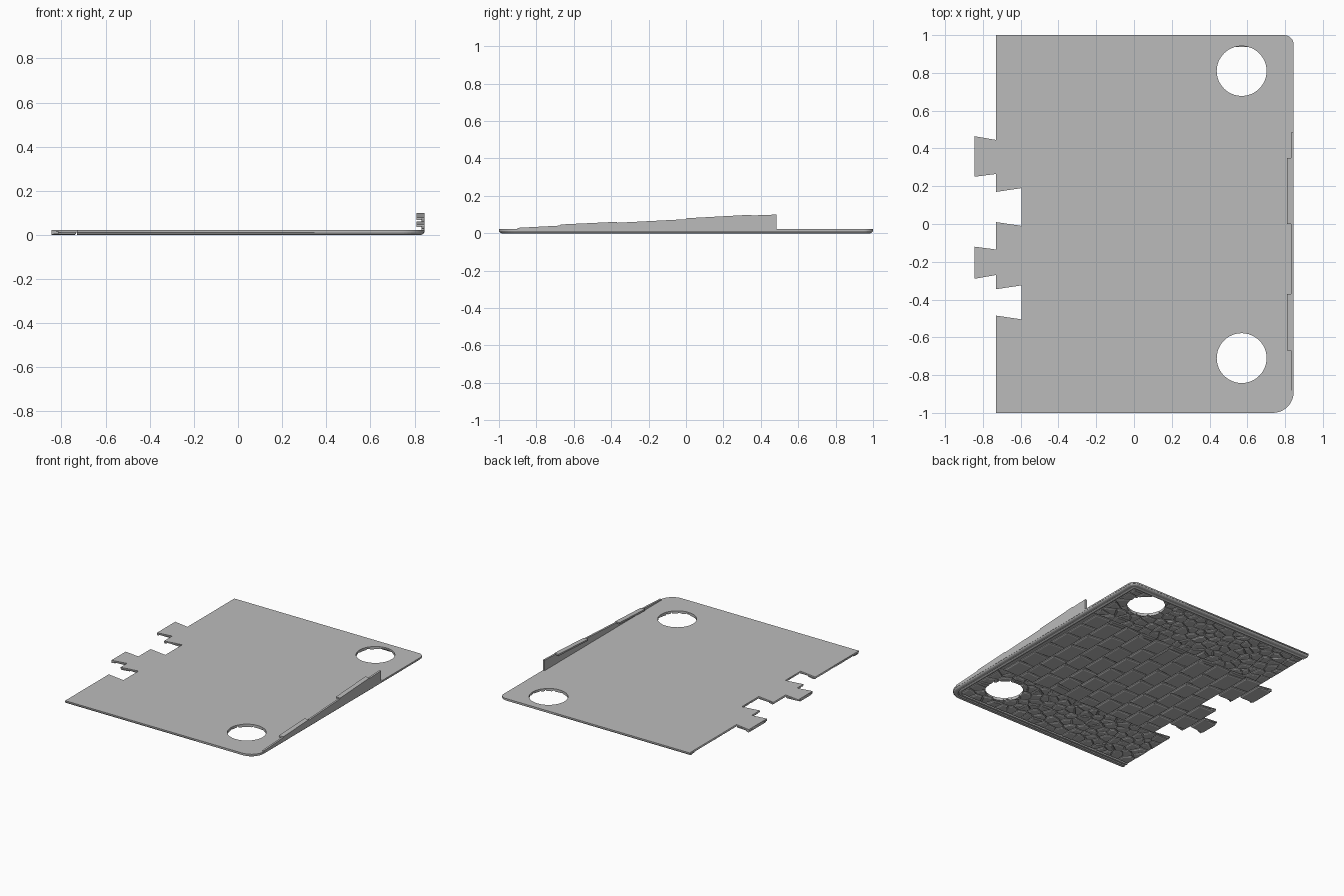
import bpy, bmesh, math, random
from mathutils import Vector

random.seed(4)
cube = bpy.data.objects.get("Cube")
if cube:
    bpy.data.objects.remove(cube, do_unlink=True)

RIGHT, LEFT, TOP, BED = 0.845, -0.73, 0.022, 0.011

grey = bpy.data.materials.new("stone_grey")
grey.use_nodes = True
grey.diffuse_color = (0.5, 0.5, 0.5, 1)
grey.node_tree.nodes["Principled BSDF"].inputs["Base Color"].default_value = (0.5, 0.5, 0.5, 1)


def add_object(name, mesh):
    mesh.materials.clear()
    mesh.materials.append(grey)
    obj = bpy.data.objects.new(name, mesh)
    bpy.context.collection.objects.link(obj)
    return obj


def from_bmesh(name, bm):
    bmesh.ops.recalc_face_normals(bm, faces=bm.faces)
    mesh = bpy.data.meshes.new(name)
    bm.to_mesh(mesh)
    bm.free()
    return add_object(name, mesh)


def evaluated_mesh(obj):
    bpy.context.view_layer.update()
    graph = bpy.context.evaluated_depsgraph_get()
    return bpy.data.meshes.new_from_object(obj.evaluated_get(graph))


def arc(cx, cy, r, start, end, steps):
    angles = [math.radians(start + (end - start) * i / steps) for i in range(steps + 1)]
    return [(cx + r * math.cos(a), cy + r * math.sin(a)) for a in angles]


def edge_path(inset):
    """Outer border with two rounded corners, moved inward."""
    x, y = RIGHT - inset, 1 - inset
    big, small = max(0.11 - inset, 0.002), max(0.05 - inset, 0.002)
    return ([(LEFT, -y)] + arc(x - big, -y + big, big, -90, 0, 10)
            + arc(x - small, y - small, small, 0, 90, 8) + [(LEFT, y)])


def slab(name, z0, z1):
    """Board outline with interlocking left edge and two round holes."""
    joint = [(LEFT, .445), (-.845, .465), (-.845, .25), (LEFT, .265),
             (LEFT, .17), (-.595, .19), (-.595, -.01), (LEFT, .01),
             (LEFT, -.135), (-.845, -.12), (-.845, -.29), (LEFT, -.27),
             (LEFT, -.345), (-.595, -.325), (-.595, -.505), (LEFT, -.485)]
    holes = [arc(.57, y, .132, 0, 360, 48)[:-1] for y in (.81, -.71)]
    curve = bpy.data.curves.new(name, "CURVE")
    curve.dimensions = "2D"
    curve.fill_mode = "BOTH"
    curve.extrude = (z1 - z0) / 2
    for loop in [edge_path(0) + joint] + holes:
        spline = curve.splines.new("POLY")
        spline.points.add(len(loop) - 1)
        for point, (x, y) in zip(spline.points, loop):
            point.co = (x, y, 0, 1)
        spline.use_cyclic_u = True
    temp = bpy.data.objects.new(name, curve)
    bpy.context.collection.objects.link(temp)
    mesh = evaluated_mesh(temp)
    bpy.data.objects.remove(temp, do_unlink=True)
    bm = bmesh.new()
    bm.from_mesh(mesh)
    bmesh.ops.remove_doubles(bm, verts=bm.verts, dist=0.0002)
    bmesh.ops.translate(bm, verts=bm.verts, vec=(0, 0, (z0 + z1) / 2))
    return from_bmesh(name, bm)


def loft(bm, rings, cap=True):
    """Skin a list of closed rings of points."""
    loops = [[bm.verts.new(p) for p in ring] for ring in rings]
    n = len(loops[0])
    for a, b in zip(loops, loops[1:]):
        for i in range(n):
            bm.faces.new((a[i], a[(i + 1) % n], b[(i + 1) % n], b[i]))
    if cap:
        bm.faces.new(loops[0])
        bm.faces.new(loops[-1])


def tile(bm, poly, gap, slope, drop=0.0):
    """One paving stone hanging under the board, with sloping sides."""
    mid = sum(poly, Vector((0, 0))) / len(poly)
    size = min((p - mid).length for p in poly)

    def ring(shrink, z):
        f = max(1 - shrink / size, 0.3)
        return [(*(mid + (p - mid) * f), z) for p in poly]
    loft(bm, [ring(gap, BED + 0.004), ring(gap, 0.005), ring(gap + slope, drop)])


def clip(poly, point, normal):
    """Keep the part of a polygon behind a line."""
    out = []
    for a, b in zip(poly, poly[1:] + poly[:1]):
        da, db = (a - point).dot(normal), (b - point).dot(normal)
        if da <= 0:
            out.append(a)
        if da * db < 0:
            out.append(a + (b - a) * (da / (da - db)))
    return out


# Board
slab("board", BED, TOP)

# Bricks under the middle, laid in staggered rows
stones = bmesh.new()
cuts = [(-.5, -.33, -.165, 0, .18, .34, .5),
        (-.5, -.41, -.28, -.125, .08, .255, .46, .5)]
for row in range(-1, 12):
    x0 = LEFT + 0.135 * row
    x1 = min(x0 + 0.135, 0.78)
    if x1 - x0 < 0.03:
        continue
    line = cuts[row % 2]
    for y0, y1 in zip(line, line[1:]):
        skew = random.uniform(-.008, .008)
        corners = [(x0, y0 + skew), (x1, y0 - skew), (x1, y1 - skew), (x0, y1 + skew)]
        tile(stones, [Vector(c) for c in corners], 0.006, 0.012, random.uniform(0, .0015))

# Irregular cobbles under both ends
for low, high in ((-.935, -.5), (.5, .935)):
    step = 0.075
    seeds = [Vector((LEFT + (i + .5 + random.uniform(-.38, .38)) * step,
                     low + (j + .5 + random.uniform(-.38, .38)) * step))
             for i in range(20) for j in range(6)]
    box = [Vector(c) for c in ((LEFT, low), (.78, low), (.78, high), (LEFT, high))]
    for s in seeds:
        cell = box
        for other in seeds:
            if other is not s and (other - s).length < 0.3:
                cell = clip(cell, (s + other) / 2, other - s)
        if len(cell) > 2:
            tile(stones, cell, 0.004, 0.009, random.uniform(0, .002))

# Trim the stones to the board outline
paving = from_bmesh("underside_paving", stones)
cutter = slab("paving_cutter", -0.02, 0.02)
cutter.hide_render = True
trim = paving.modifiers.new("trim", "BOOLEAN")
trim.operation = "INTERSECT"
trim.solver = "EXACT"
trim.object = cutter
trimmed = evaluated_mesh(paving)
paving.modifiers.clear()
if len(trimmed.polygons) > 100:
    trimmed.materials.clear()
    trimmed.materials.append(grey)
    paving.data = trimmed
bpy.data.objects.remove(cutter, do_unlink=True)

# Grooved border moulding under three sides
border = bmesh.new()
profile = [(0, BED + .002), (.006, .004), (.014, 0), (.034, 0), (.039, .006),
           (.045, .002), (.058, .002), (.064, BED + .002)]
paths = [[(x, y, z) for x, y in edge_path(d)] for d, z in profile]
loft(border, list(zip(*paths)))
from_bmesh("border_moulding", border)


def side_panel(name, outline, x0, x1):
    bm = bmesh.new()
    loft(bm, [[(x, y, z) for y, z in outline] for x in (x0, x1)])
    return from_bmesh(name, bm)


# Rising wall on the right edge, stepped where the copings sit
ridge = [(-.9, .029), (-.67, .041), (-.67, .047), (-.37, .061), (-.37, .056),
         (0, .075), (0, .08), (.35, .099), (.35, .095), (.485, .1)]
side_panel("rising_wall", [(-.9, BED)] + ridge + [(.485, BED)], 0.831, RIGHT)
for name, (a, b) in (("front_coping", ridge[2:4]), ("rear_coping", ridge[6:8])):
    thick = 0.012
    side_panel(name, [a, b, (b[0], b[1] - thick), (a[0], a[1] - thick)], 0.809, 0.832)
